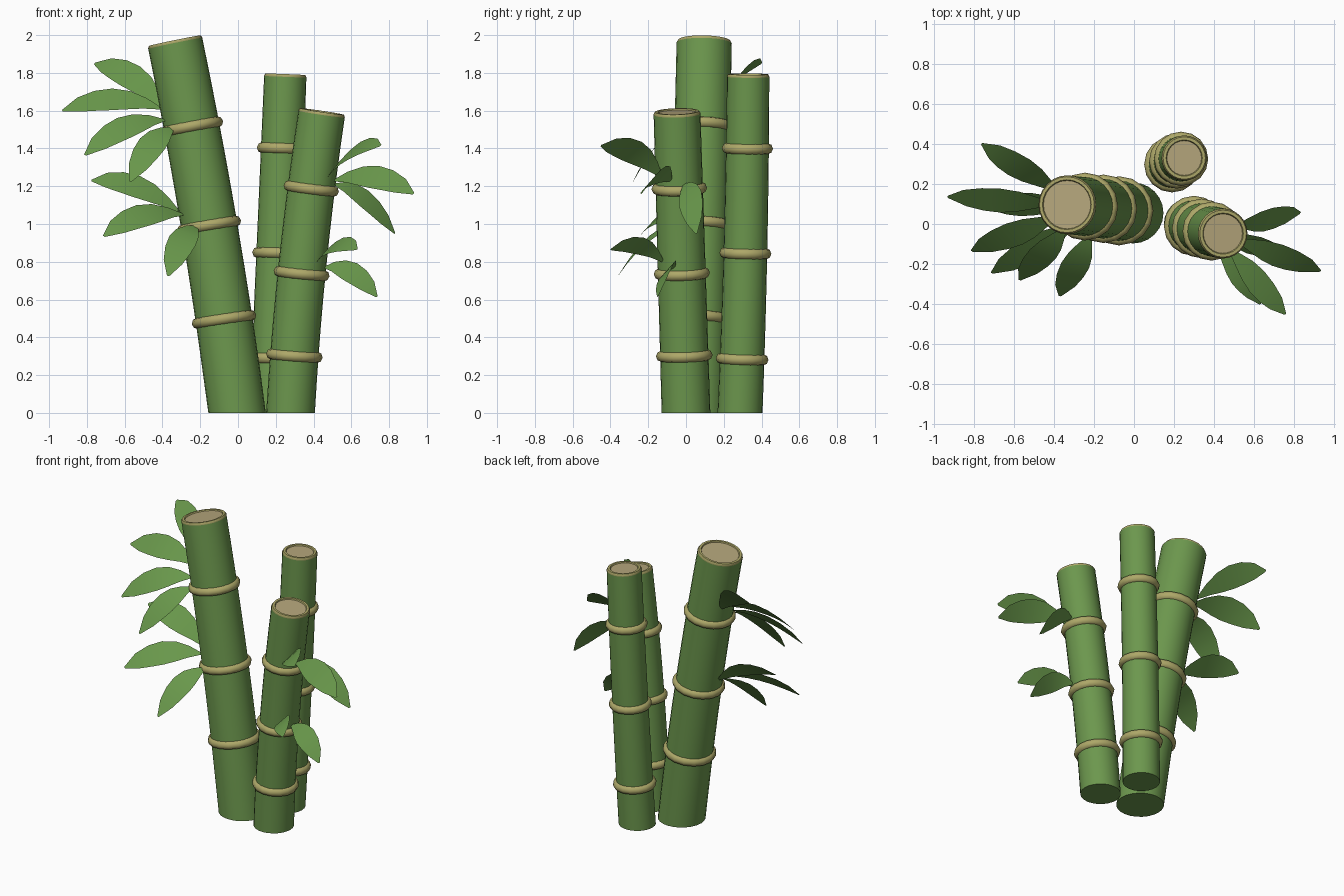
import bpy, bmesh
from math import sin, cos, pi, radians
from mathutils import Vector

if "Cube" in bpy.data.objects:
    bpy.data.objects.remove(bpy.data.objects["Cube"])


def material(name, rgb):
    m = bpy.data.materials.new(name)
    m.diffuse_color = (*rgb, 1)
    m.use_nodes = True
    m.node_tree.nodes["Principled BSDF"].inputs["Base Color"].default_value = m.diffuse_color
    return m


STEM = material("stem_green", (0.15, 0.31, 0.075))
LEAF = material("leaf_green", (0.14, 0.31, 0.07))
NODE = material("node_olive", (0.42, 0.39, 0.14))
CUT = material("cut_tan", (0.46, 0.38, 0.20))


def finish(name, bm, mat, angle=40):
    bmesh.ops.recalc_face_normals(bm, faces=bm.faces)
    me = bpy.data.meshes.new(name)
    bm.to_mesh(me)
    bm.free()
    me.materials.append(mat)
    ob = bpy.data.objects.new(name, me)
    bpy.context.collection.objects.link(ob)
    bpy.ops.object.select_all(action='DESELECT')
    ob.select_set(True)
    bpy.context.view_layer.objects.active = ob
    bpy.ops.object.shade_smooth_by_angle(angle=radians(angle))


def frame(n):
    # two axes across the direction n
    u = Vector((1, 0, 0)) - n * n.x
    u.normalize()
    return u, n.cross(u)


def circle(bm, c, n, r, sides):
    u, v = frame(n)
    return [bm.verts.new(c + (u * cos(a) + v * sin(a)) * r)
            for a in (2 * pi * i / sides for i in range(sides))]


def bridge(bm, a, b):
    k = len(a)
    for i in range(k):
        bm.faces.new((a[i], a[(i + 1) % k], b[(i + 1) % k], b[i]))


def ring(name, c, n, major, minor, sides, msides=8):
    bm = bmesh.new()
    loops = [circle(bm, c + n * minor * sin(t), n, major + minor * cos(t), sides)
             for t in (2 * pi * j / msides for j in range(msides))]
    for j in range(msides):
        bridge(bm, loops[j], loops[(j + 1) % msides])
    finish(name, bm, NODE, 60)


def stalk(name, x, y, top, r0, r1, nodes, sides=24):
    # x and y are quadratic coefficients over height
    def at(z):
        return Vector((x[0] + x[1] * z + x[2] * z * z, y[0] + y[1] * z + y[2] * z * z, z))

    def axis(z):
        return Vector((x[1] + 2 * x[2] * z, y[1] + 2 * y[2] * z, 1)).normalized()

    def rad(z):
        return r0 + (r1 - r0) * z / top

    # stem with a level foot
    bm = bmesh.new()
    loops = [circle(bm, at(0), Vector((0, 0, 1)), r0, sides)]
    for i in range(1, 11):
        z = top * i / 10
        loops.append(circle(bm, at(z), axis(z), rad(z), sides))
    for a, b in zip(loops, loops[1:]):
        bridge(bm, a, b)
    bm.faces.new(loops[0])
    bm.faces.new(loops[-1])
    finish(name + "_stem", bm, STEM)
    # swollen nodes
    for i, z in enumerate(nodes):
        ring(f"{name}_node_{i + 1}", at(z), axis(z), rad(z) - 0.008, 0.03, 16)
    # rim and cut face
    ring(name + "_rim", at(top), axis(top), r1 - 0.014, 0.015, sides, 6)
    bm = bmesh.new()
    bm.faces.new(circle(bm, at(top) + axis(top) * 0.006, axis(top), r1 - 0.014, sides))
    finish(name + "_cut_face", bm, CUT)
    return at, rad


def leaf(name, stem, z, tip, width, roll, arch=0.055):
    at, rad = stem
    c, tip = at(z), Vector(tip)
    out = (tip - c) * Vector((1, 1, 0))
    out.normalize()
    base = c + out * (rad(z) - 0.005)
    side = Vector((0, 0, 1)).cross(out)
    if side.y < 0:
        side = -side
    shape = (0.08, 0.5, 0.85, 1.0, 0.93, 0.68, 0.08)
    n = len(shape) - 1
    length = tip - base
    bm = bmesh.new()
    prev = None
    for i, s in enumerate(shape):
        t = i / n
        p = base + length * t + Vector((0, 0, 4 * arch * t * (1 - t)))
        tan = (length + Vector((0, 0, 4 * arch * (1 - 2 * t)))).normalized()
        up = side.cross(tan)
        up *= 1 if up.z > 0 else -1
        w = (side * cos(radians(roll)) + up * sin(radians(roll))) * width / 2 * s
        row = [bm.verts.new(p - w), bm.verts.new(p + w)]
        if prev:
            bm.faces.new(prev + row[::-1])
        prev = row
    finish(name, bm, LEAF)


# three stalks
tall = stalk("tall", (-0.005, -0.13, -0.019), (0.055, 0.021, 0), 1.958, 0.152, 0.146,
             (0.495, 0.992, 1.515))
back = stalk("back", (0.179, 0.04, 0), (0.286, 0.042, -0.01), 1.78, 0.119, 0.112,
             (0.285, 0.845, 1.4))
short = stalk("short", (0.278, 0.058, 0.029), (0, -0.03, 0), 1.583, 0.129, 0.124,
              (0.303, 0.738, 1.188))

# leaves: stalk, height on stem, tip, width, roll
leaves = (
    (tall, 1.61, (-0.76, 0.40, 1.85), 0.165, 42),
    (tall, 1.61, (-0.93, 0.135, 1.60), 0.165, 44),
    (tall, 1.55, (-0.81, -0.135, 1.365), 0.165, 40),
    (tall, 1.51, (-0.57, -0.28, 1.225), 0.15, 32),
    (tall, 1.06, (-0.775, 0.11, 1.23), 0.165, 44),
    (tall, 1.05, (-0.71, -0.245, 0.935), 0.165, 40),
    (tall, 0.99, (-0.37, -0.36, 0.725), 0.15, 25),
    (short, 1.25, (0.755, -0.45, 1.415), 0.16, 40),
    (short, 1.23, (0.93, -0.235, 1.16), 0.165, 45),
    (short, 1.21, (0.83, 0.055, 0.95), 0.15, 45),
    (short, 0.80, (0.63, -0.40, 0.865), 0.13, 40),
    (short, 0.77, (0.735, -0.15, 0.615), 0.14, 45),
)
for i, (stem, z, tip, w, roll) in enumerate(leaves):
    leaf(f"leaf_{i + 1}", stem, z, tip, w, roll)
